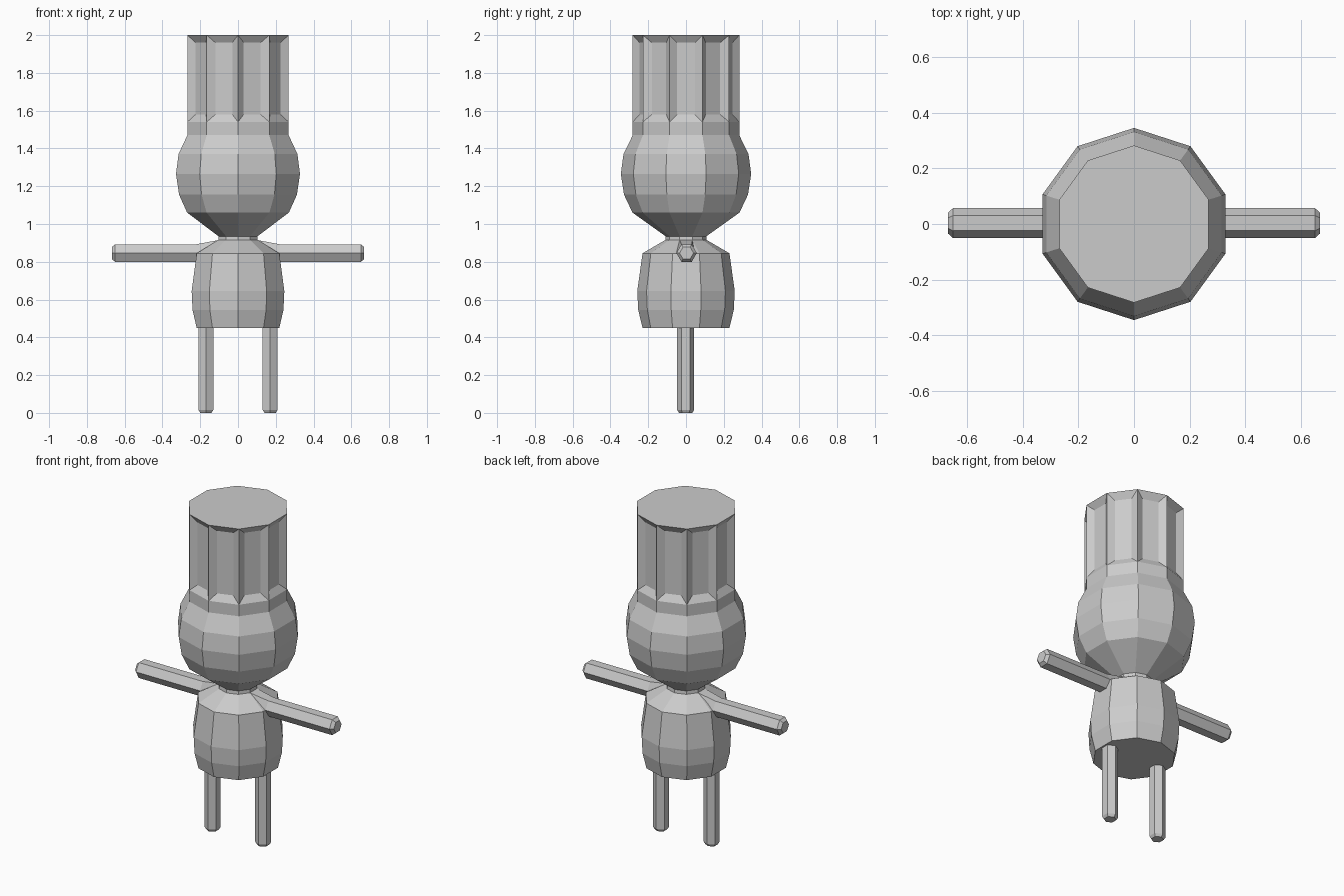
import bpy, bmesh, math

if "Cube" in bpy.data.objects:
    bpy.data.objects.remove(bpy.data.objects["Cube"])

grey = bpy.data.materials.new("plain grey")
grey.diffuse_color = (0.6, 0.6, 0.6, 1)
grey.use_nodes = True
grey.node_tree.nodes["Principled BSDF"].inputs["Base Color"].default_value = grey.diffuse_color


def loft(name, rings, cap_start=False, cap_end=False, edit=None):
    """Skin a list of equal-length point rings into a flat-shaded object."""
    bm = bmesh.new()
    loops = [[bm.verts.new(p) for p in ring] for ring in rings]
    n = len(loops[0])
    for a, b in zip(loops, loops[1:]):
        for i in range(n):
            j = (i + 1) % n
            bm.faces.new((a[i], a[j], b[j], b[i]))
    if cap_start:
        bm.faces.new(loops[0][::-1])
    if cap_end:
        bm.faces.new(loops[-1])
    bmesh.ops.recalc_face_normals(bm, faces=bm.faces)
    if edit:
        edit(bm)
    mesh = bpy.data.meshes.new(name)
    bm.to_mesh(mesh)
    bm.free()
    mesh.materials.append(grey)
    obj = bpy.data.objects.new(name, mesh)
    bpy.context.collection.objects.link(obj)
    return obj


def ring(r, z, sides=10, cx=0.0, cy=0.0):
    """Horizontal polygon with a corner on the y axis."""
    angles = [math.pi / 2 + 2 * math.pi * i / sides for i in range(sides)]
    return [(cx + r * math.cos(a), cy + r * math.sin(a), z) for a in angles]


def lathe(name, profile, **kw):
    return loft(name, [ring(r, z) for r, z in profile], **kw)


# Barrel-shaped torso with sloping shoulders and a short neck
lathe("torso", [(0.23, 0.45), (0.253, 0.545), (0.258, 0.645), (0.23, 0.845),
                (0.11, 0.915), (0.108, 0.935)], cap_start=True)

# Round head
lathe("head", [(0.108, 0.935), (0.283, 1.06), (0.328, 1.155), (0.345, 1.265),
               (0.331, 1.37), (0.282, 1.47)])


# Tall hat with a recessed panel on every side
def recess_panels(bm):
    sides = [f for f in bm.faces
             if abs(f.normal.z) < 0.1 and f.calc_center_median().z > 1.6]
    bmesh.ops.inset_individual(bm, faces=sides, thickness=0.04, depth=-0.025,
                               use_even_offset=True)


lathe("hat", [(0.282, 1.47), (0.282, 1.54), (0.282, 2.0)], cap_end=True,
      edit=recess_panels)


# Six-sided arms, flaring up from the shoulder to the neck, with bevelled ends
def arm_ring(x, r):
    pts = [(math.pi / 3 * i) for i in range(6)]
    return [(x, 0.003 + r * math.cos(a), 0.846 + r * math.sin(a)) for a in pts]


for side, s in (("left", -1), ("right", 1)):
    root = arm_ring(0.1, 0.054)
    for i, y in ((1, 0.034), (2, -0.034)):
        root[i] = (0.103, y, 0.915)
    rings = [root, arm_ring(0.22, 0.054), arm_ring(0.65, 0.054),
             arm_ring(0.668, 0.037)]
    rings = [[(s * x, y, z) for x, y, z in r] for r in rings]
    loft(side + "_arm", rings, cap_end=True)

    # Six-sided legs with bevelled feet
    loft(side + "_leg", [ring(r, z, 6, s * 0.17, -0.002) for r, z in
                         ((0.035, 0), (0.045, 0.016), (0.045, 0.452))],
         cap_start=True)
